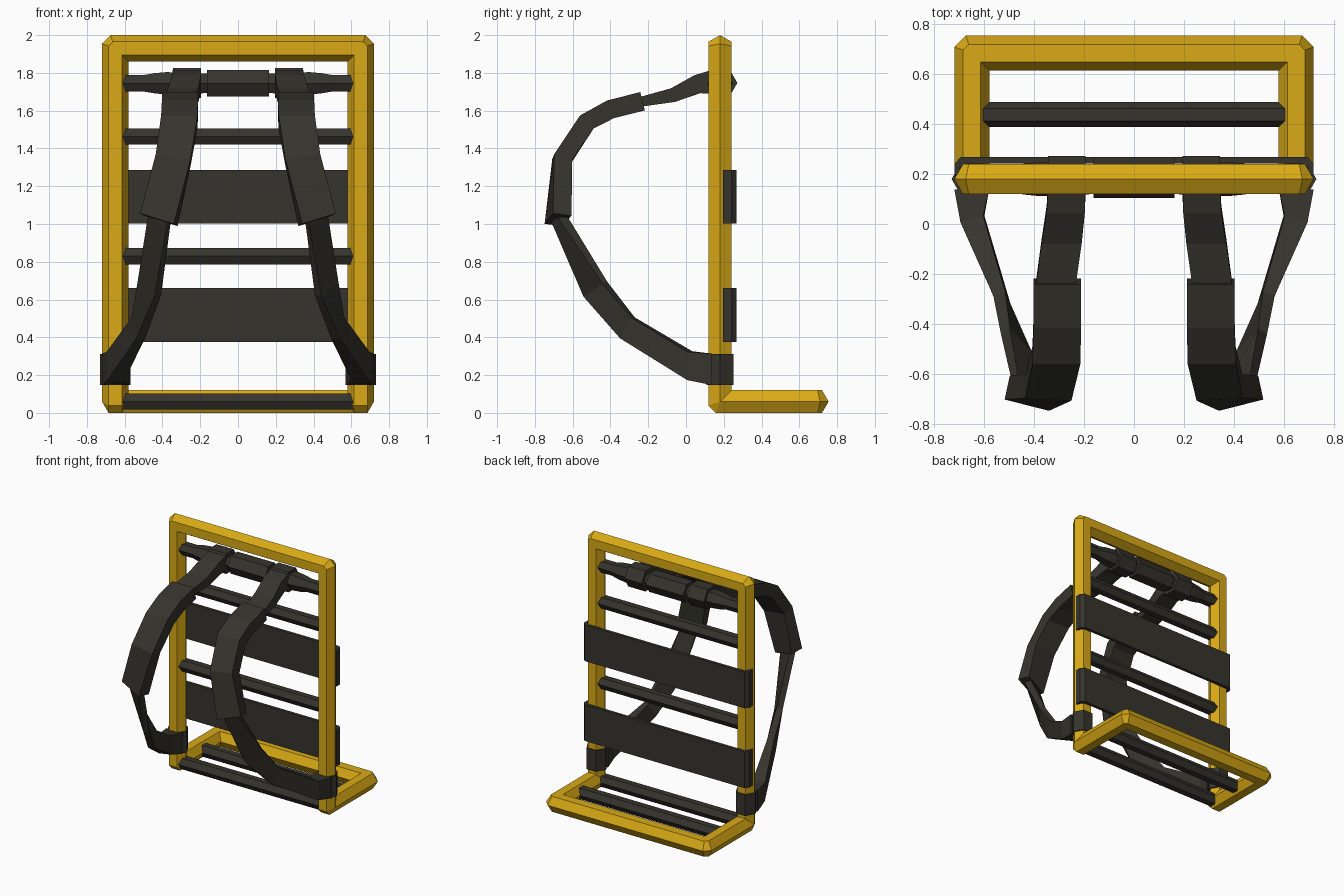
import bpy, bmesh, math
from mathutils import Vector as V

if "Cube" in bpy.data.objects:
    bpy.data.objects.remove(bpy.data.objects["Cube"])


def material(name, rgb):
    m = bpy.data.materials.new(name)
    m.diffuse_color = (*rgb, 1)
    m.use_nodes = True
    m.node_tree.nodes["Principled BSDF"].inputs["Base Color"].default_value = m.diffuse_color
    return m


GOLD = material("gold_metal", (0.69, 0.40, 0.008))
DARK = material("dark_fabric", (0.036, 0.034, 0.026))


def finish(name, bm, mat, mirror=False):
    bmesh.ops.remove_doubles(bm, verts=bm.verts, dist=0.0005)
    bmesh.ops.recalc_face_normals(bm, faces=bm.faces)
    me = bpy.data.meshes.new(name)
    bm.to_mesh(me)
    bm.free()
    me.materials.append(mat)
    ob = bpy.data.objects.new(name, me)
    bpy.context.collection.objects.link(ob)
    if mirror:
        ob.modifiers.new("mirror", 'MIRROR')
    return ob


def loft(name, rings, mat, closed=False, mirror=False):
    """Skin a list of point rings into a tube."""
    bm = bmesh.new()
    rs = [[bm.verts.new(p) for p in r] for r in rings]
    n = len(rs[0])
    pairs = list(zip(rs, rs[1:])) + ([(rs[-1], rs[0])] if closed else [])
    for a, b in pairs:
        for i in range(n):
            j = (i + 1) % n
            bm.faces.new((a[i], a[j], b[j], b[i]))
    if not closed:
        bm.faces.new(rs[0])
        bm.faces.new(rs[-1])
    return finish(name, bm, mat, mirror)


HEX = [(math.cos(i * math.pi / 3), math.sin(i * math.pi / 3)) for i in range(6)]

# main frame: one closed hexagonal tube, bent into an L, with chamfered corners
X, Y, Z = V((1, 0, 0)), V((0, 1, 0)), V((0, 0, 1))
corners = [V(c) for c in ((.65, .18, 1.93), (.65, .18, .06), (.65, .685, .06),
                          (-.65, .685, .06), (-.65, .18, .06), (-.65, .18, 1.93))]
axes = [(Z, -Y), (X, -Y), (X, -Z), (Y, -Z), (-X, -Z), (-X, -Y)]
rings = []
for i, c in enumerate(corners):
    (a1, b1), (a2, b2) = axes[i], axes[(i + 1) % 6]
    d1 = (c - corners[i - 1]).normalized()
    d2 = (corners[(i + 1) % 6] - c).normalized()
    r1, r2 = [], []
    for u, w in HEX:
        u, w = u * 0.07, w * 0.07
        bend_a = a1 != a2
        p = c + (u * (a1 + a2) + w * b1 if bend_a else u * a1 + w * (b1 + b2))
        ch = max(0, (u if bend_a else w) * 0.65)
        r1.append(p - d1 * ch)
        r2.append(p + d2 * ch)
    rings += [r1, r2]
loft("pack_frame", rings, GOLD, closed=True)


# hexagonal bars running along x: stations are (x, radius)
def bar(name, y, z, stations, mirror=False):
    loft(name, [[(x, y + r * u, z + r * w) for u, w in HEX] for x, r in stations],
         DARK, mirror=mirror)


for i, (y, z) in enumerate([(.18, 1.745), (.18, 1.463), (.18, .83), (.18, .06), (.438, .06)]):
    bar(f"cross_bar_{i + 1}", y, z, [(-.615, .05), (.615, .05)])
bar("centre_grip", .186, 1.745, [(-.163, .082), (.163, .082)])
bar("bar_sleeve", .18, 1.745, [(.16, .06), (.38, .068), (.44, .062), (.50, .05)], True)
bar("shoulder_loop", .18, 1.747, [(.195, .092), (.345, .092)], True)

# back panels: bands wrapped round the rear of the posts
outer = [(-.72, .195), (-.72, .24), (-.695, .268)]
inner = [(-.672, .243), (-.70, .225), (-.70, .195)]
prof = outer + [(-x, y) for x, y in outer[::-1]] + [(-x, y) for x, y in inner[::-1]] + inner
for name, z0, z1 in (("lower_back_band", .375, .66), ("upper_back_band", 1.003, 1.287)):
    bm = bmesh.new()
    f = bm.faces.new([bm.verts.new((x, y, z0)) for x, y in prof])
    g = bmesh.ops.extrude_face_region(bm, geom=[f])["geom"]
    for v in g:
        if isinstance(v, bmesh.types.BMVert):
            v.co.z = z1
    bmesh.ops.triangulate(bm, faces=[f for f in bm.faces if len(f.verts) > 4])
    finish(name, bm, DARK)


# straps: rows are (inner edge, outer edge, thickness)
def ribbon(name, rows):
    mids = [(V(p) + V(q)) / 2 for p, q, t in rows]
    rings = []
    for i, (p, q, t) in enumerate(rows):
        p, q = V(p), V(q)
        fwd = mids[min(i + 1, len(rows) - 1)] - mids[max(i - 1, 0)]
        n = fwd.cross(q - p).normalized() * t / 2
        rings.append([p - n, q - n, q + n, p + n])
    loft(name, rings, DARK, mirror=True)


ribbon("upper_strap", [
    ((.195, .16, 1.755), (.345, .16, 1.755), .13),
    ((.197, .06, 1.74), (.35, .06, 1.74), .10),
    ((.21, -.07, 1.682), (.37, -.07, 1.682), .075),
    ((.235, -.25, 1.645), (.395, -.25, 1.645), .05)])
ribbon("shoulder_pad", [
    ((.212, -.23, 1.65), (.403, -.23, 1.65), .10),
    ((.212, -.40, 1.607), (.403, -.40, 1.607), .10),
    ((.215, -.525, 1.54), (.407, -.525, 1.54), .10),
    ((.25, -.66, 1.33), (.435, -.65, 1.355), .10),
    ((.33, -.70, .995), (.508, -.655, 1.05), .10)])
ribbon("lower_strap", [
    ((.36, -.70, 1.04), (.47, -.655, 1.04), .05),
    ((.425, -.53, .62), (.515, -.43, .69), .045),
    ((.515, -.34, .395), (.54, -.28, .505), .05),
    ((.645, .02, .175), (.65, .02, .325), .095),
    ((.65, .14, .147), (.65, .14, .313), .14)])
loft("lower_strap_loop", [[(.65 + .081 * u, .18 + .081 * w, z) for u, w in HEX]
                          for z in (.147, .313)], DARK, mirror=True)
